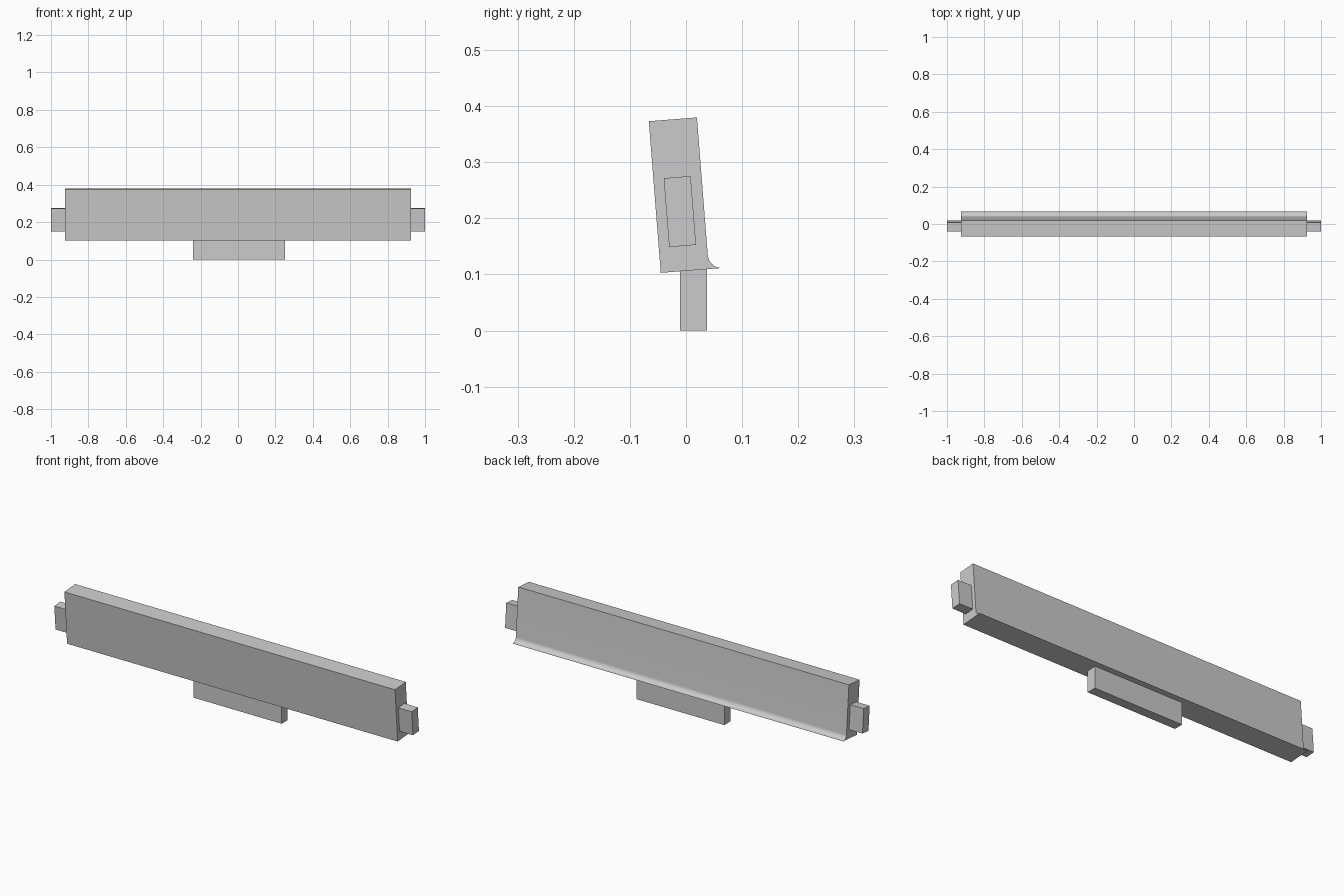
import bpy
import bmesh
from math import cos, sin, pi, radians
from mathutils import Vector

cube = bpy.data.objects.get("Cube")
if cube:
    bpy.data.objects.remove(cube, do_unlink=True)

# Single plain grey
grey = bpy.data.materials.new("plain grey")
grey.use_nodes = True
grey.diffuse_color = (0.6, 0.6, 0.6, 1)
grey.node_tree.nodes["Principled BSDF"].inputs["Base Color"].default_value = (0.6, 0.6, 0.6, 1)


def extrude_profile(name, profile, x0, x1):
    """Extrude a (y, z) outline along x from x0 to x1."""
    bm = bmesh.new()
    face = bm.faces.new([bm.verts.new((x0, y, z)) for y, z in profile])
    moved = bmesh.ops.extrude_face_region(bm, geom=[face])["geom"]
    verts = [v for v in moved if isinstance(v, bmesh.types.BMVert)]
    bmesh.ops.translate(bm, verts=verts, vec=(x1 - x0, 0, 0))
    bmesh.ops.recalc_face_normals(bm, faces=bm.faces)
    mesh = bpy.data.meshes.new(name)
    bm.to_mesh(mesh)
    bm.free()
    mesh.materials.append(grey)
    obj = bpy.data.objects.new(name, mesh)
    bpy.context.collection.objects.link(obj)
    return obj


# Directions of the leaning board, in (y, z)
LEAN = radians(4.5)
across = Vector((cos(LEAN), sin(LEAN)))
up = Vector((-sin(LEAN), cos(LEAN)))


def leaning_box(corner, width, height):
    c = Vector(corner)
    return [c, c + across * width, c + across * width + up * height, c + up * height]


# Board with a concave flare along its lower back edge
front_low, back_low, back_top, front_top = leaning_box((-0.045, 0.103), 0.086, 0.271)
radius = 0.025
centre = back_low + (across + up) * radius
steps = 12
flare = [centre - across * radius * sin(a) - up * radius * cos(a)
         for a in (pi / 2 * i / steps for i in range(steps + 1))]
board = extrude_profile("board", [front_low, *flare, back_top, front_top], -0.925, 0.925)

# Tenon at each end
tenon = leaning_box((-0.030, 0.149), 0.048, 0.123)
for side, x0, x1 in (("left", 0.925, 1), ("right", -1, -0.925)):
    extrude_profile(side + "_tenon", tenon, x0, x1)

# Upright foot below the board
extrude_profile("foot", [(-0.011, 0), (0.037, 0), (0.037, 0.112), (-0.011, 0.112)], -0.24, 0.252)

# Smooth the flare, keep the corners sharp
bpy.ops.object.select_all(action="DESELECT")
board.select_set(True)
bpy.context.view_layer.objects.active = board
bpy.ops.object.shade_smooth_by_angle(angle=radians(30))
